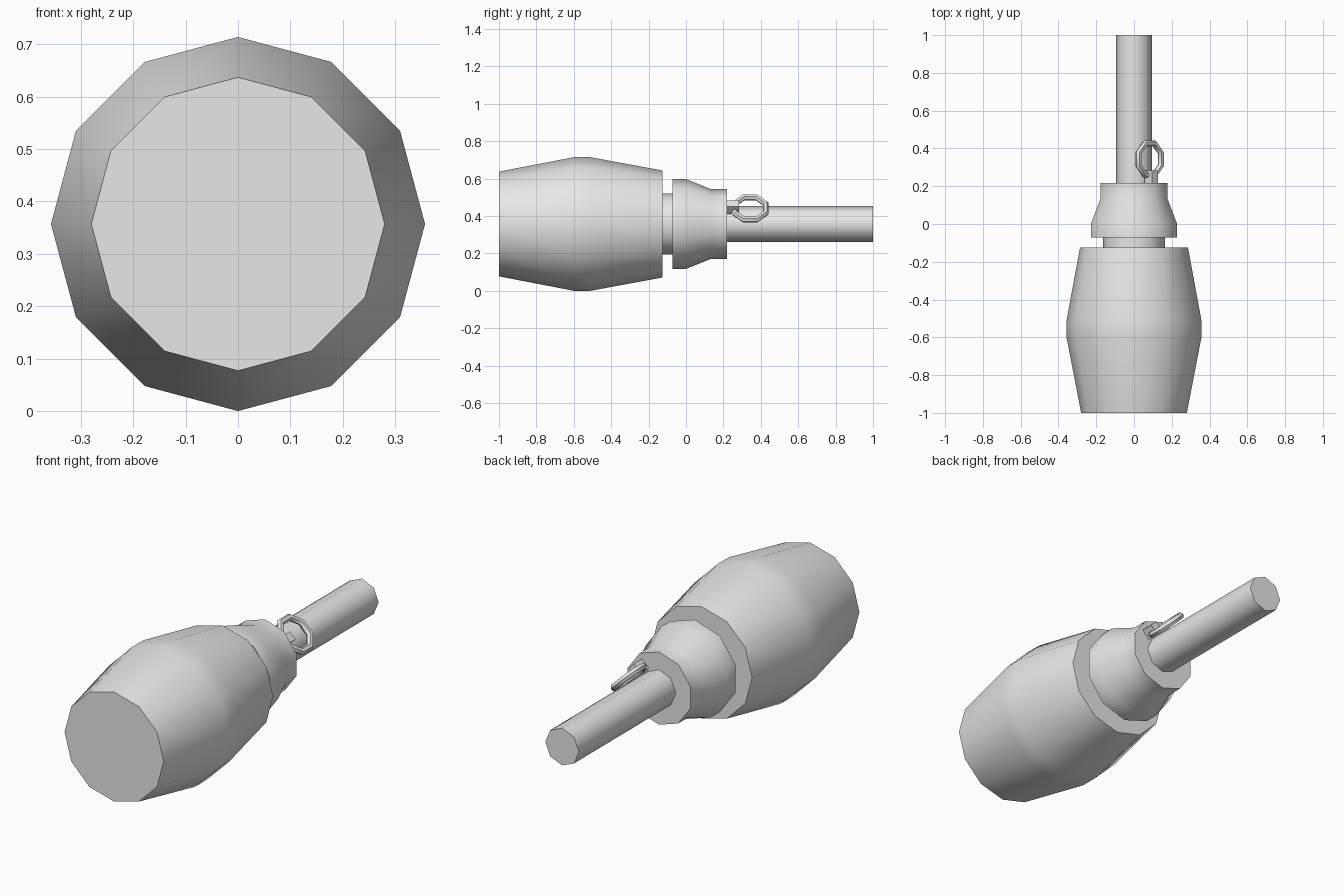
import bpy, bmesh, math
from mathutils import Matrix, Vector

if "Cube" in bpy.data.objects:
    bpy.data.objects.remove(bpy.data.objects["Cube"])

AXIS_Z = 0.357
grey = bpy.data.materials.new("plain_grey")
grey.diffuse_color = (0.8, 0.8, 0.8, 1)
grey.use_nodes = True
grey.node_tree.nodes["Principled BSDF"].inputs["Base Color"].default_value = grey.diffuse_color


def finish(name, bm, smooth=True):
    bmesh.ops.recalc_face_normals(bm, faces=bm.faces)
    mesh = bpy.data.meshes.new(name)
    bm.to_mesh(mesh)
    bm.free()
    mesh.materials.append(grey)
    obj = bpy.data.objects.new(name, mesh)
    bpy.context.collection.objects.link(obj)
    if smooth:
        bpy.ops.object.select_all(action='DESELECT')
        obj.select_set(True)
        bpy.context.view_layer.objects.active = obj
        bpy.ops.object.shade_smooth_by_angle(angle=math.radians(55))
    return obj


def lathe(name, profile, sides):
    """Capped solid turned about the long axis; profile is (y, radius)."""
    bm = bmesh.new()
    rings = []
    for y, r in profile:
        angles = [2 * math.pi * i / sides for i in range(sides)]
        rings.append([bm.verts.new((r * math.sin(a), y, AXIS_Z + r * math.cos(a)))
                      for a in angles])
    for a, b in zip(rings, rings[1:]):
        for i in range(sides):
            j = (i + 1) % sides
            bm.faces.new((a[i], a[j], b[j], b[i]))
    bm.faces.new(rings[0])
    bm.faces.new(rings[-1])
    return finish(name, bm)


# Turned parts along the length
lathe("head", [(-1, 0.28), (-0.6, 0.357), (-0.51, 0.357), (-0.125, 0.286)], 12)
lathe("neck", [(-0.14, 0.163), (-0.06, 0.163)], 12)
lathe("collar", [(-0.072, 0.24), (0.0, 0.24), (0.135, 0.186), (0.218, 0.186)], 10)
lathe("handle", [(0.2, 0.095), (1, 0.095)], 8)

# Pull ring, lying at 45 degrees beside the handle
tilt = Matrix.Rotation(math.radians(45), 4, 'Y')
bm = bmesh.new()
R, r, n, m = 0.09, 0.017, 8, 6
grid = []
for i in range(n):
    a = 2 * math.pi * (i + 0.5) / n
    grid.append([])
    for k in range(m):
        b = 2 * math.pi * k / m
        d = R + r * math.cos(b)
        p = tilt @ Vector((d * math.cos(a), d * math.sin(a), r * math.sin(b)))
        grid[-1].append(bm.verts.new(p + Vector((0.083, 0.343, 0.44))))
for i in range(n):
    for k in range(m):
        i2, k2 = (i + 1) % n, (k + 1) % m
        bm.faces.new((grid[i][k], grid[i2][k], grid[i2][k2], grid[i][k2]))
finish("pull_ring", bm)

# Small tab joining the ring to the collar
bm = bmesh.new()
bmesh.ops.create_cube(bm, size=1, matrix=Matrix.Translation((0.092, 0.243, 0.447))
                      @ tilt @ Matrix.Diagonal((0.045, 0.08, 0.055, 1)))
finish("ring_tab", bm, smooth=False)
